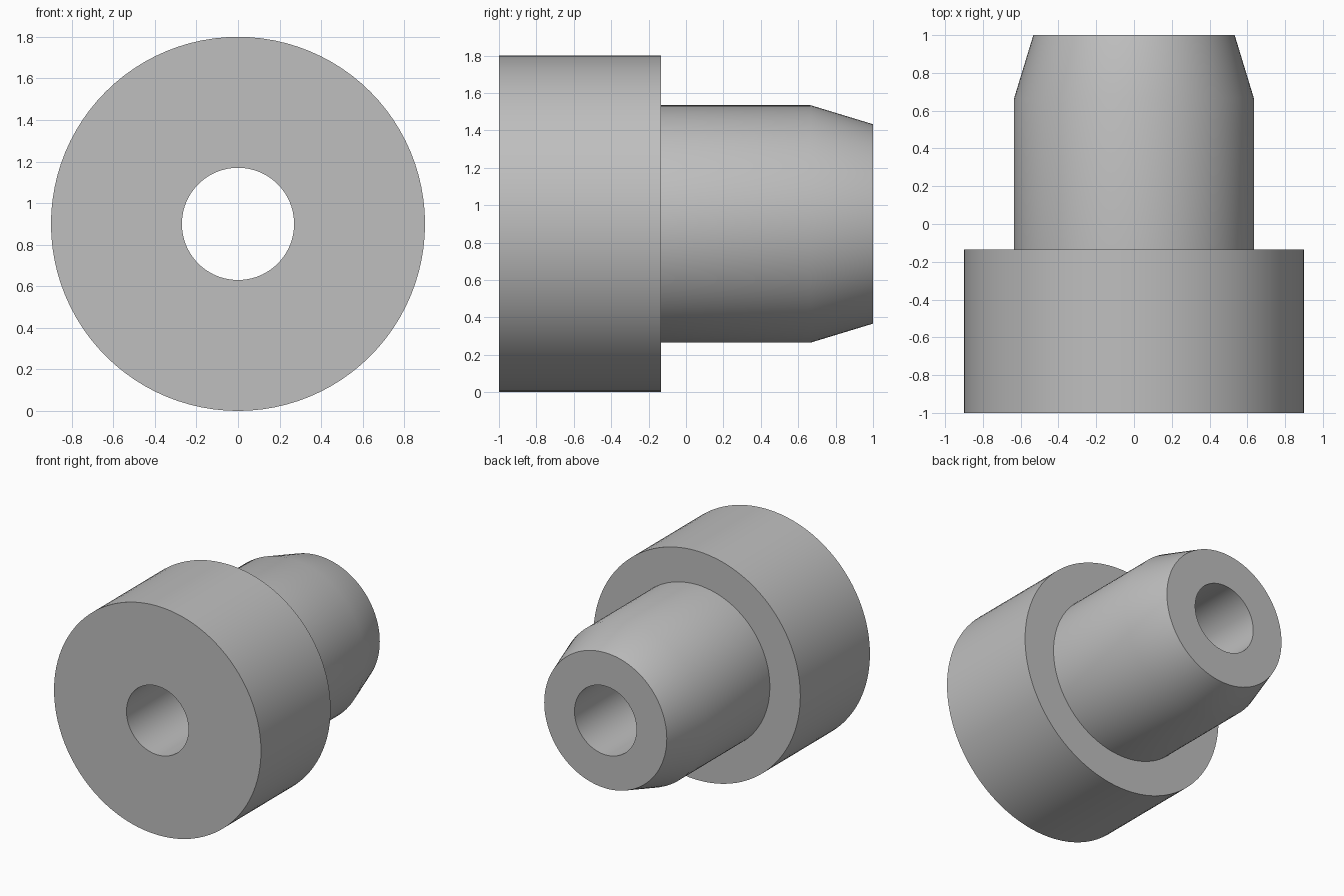
import bpy
import bmesh
from math import cos, sin, radians, tau

cube = bpy.data.objects.get("Cube")
if cube:
    bpy.data.objects.remove(cube, do_unlink=True)

SEGMENTS = 96
AXIS_HEIGHT = 0.9

# Single grey material
grey = bpy.data.materials.new("plain grey")
grey.use_nodes = True
colour = (0.52, 0.52, 0.52, 1)
grey.diffuse_color = colour
grey.node_tree.nodes["Principled BSDF"].inputs["Base Color"].default_value = colour

# Closed cross-section as (radius, y): wide head, narrow shank, tapered tip, through bore
profile = [
    (0.27, -1), (0.9, -1), (0.9, -0.135),
    (0.635, -0.135), (0.635, 0.665), (0.533, 1), (0.27, 1),
]

# Sweep the cross-section around the y axis
bm = bmesh.new()
rings = []
for i in range(SEGMENTS):
    a = tau * i / SEGMENTS
    rings.append([bm.verts.new((r * cos(a), y, r * sin(a))) for r, y in profile])
for i, ring in enumerate(rings):
    after = rings[(i + 1) % SEGMENTS]
    for j in range(len(profile)):
        k = (j + 1) % len(profile)
        bm.faces.new((ring[j], ring[k], after[k], after[j]))
bmesh.ops.recalc_face_normals(bm, faces=bm.faces)

mesh = bpy.data.meshes.new("stepped_bushing")
bm.to_mesh(mesh)
bm.free()
mesh.materials.append(grey)
bushing = bpy.data.objects.new("stepped_bushing", mesh)
bushing.location.z = AXIS_HEIGHT
bpy.context.collection.objects.link(bushing)

# Smooth round walls, crisp rims
bpy.ops.object.select_all(action="DESELECT")
bushing.select_set(True)
bpy.context.view_layer.objects.active = bushing
bpy.ops.object.shade_smooth_by_angle(angle=radians(30))
